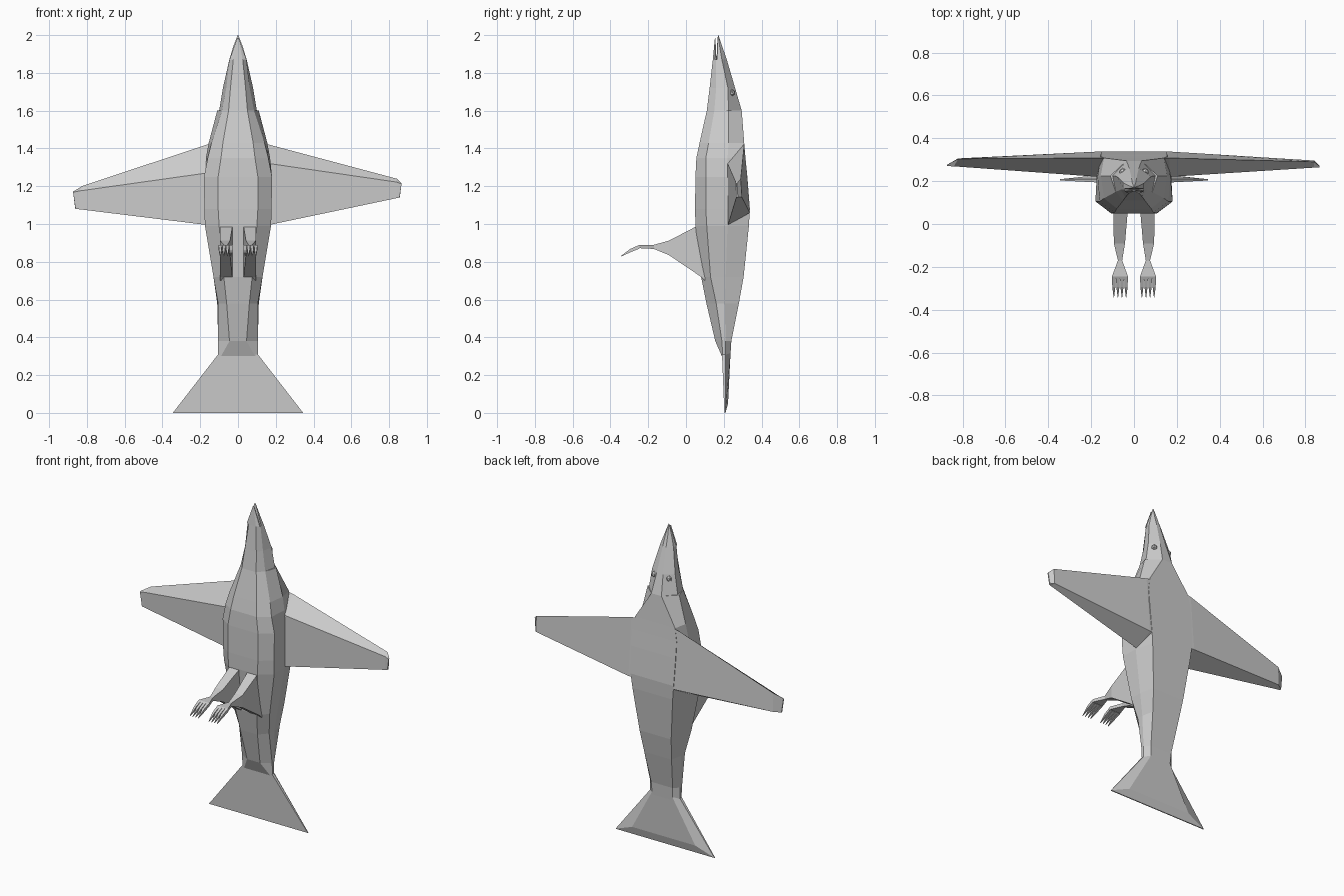
import bpy, bmesh, math
from mathutils import Vector

grey = bpy.data.materials.new("plain grey")
grey.diffuse_color = (0.6, 0.6, 0.6, 1)


def finish(name, bm):
    bmesh.ops.remove_doubles(bm, verts=bm.verts, dist=0.0005)
    bmesh.ops.recalc_face_normals(bm, faces=bm.faces)
    mesh = bpy.data.meshes.new(name)
    bm.to_mesh(mesh)
    bm.free()
    mesh.materials.append(grey)
    ob = bpy.data.objects.new(name, mesh)
    bpy.context.collection.objects.link(ob)
    return ob


def loft(name, rings):
    """Skin a closed low-poly solid through rings of equal point count."""
    bm = bmesh.new()
    rows = [[bm.verts.new(p) for p in r] for r in rings]
    n = len(rows[0])
    for a, b in zip(rows, rows[1:]):
        for i in range(n):
            j = (i + 1) % n
            bm.faces.new((a[i], a[j], b[j], b[i]))
    bm.faces.new(rows[0])
    bm.faces.new(rows[-1])
    return finish(name, bm)


def body_ring(z, yf, fw, y1, w1, y2, w2, yb, bw):
    """Symmetric eight-sided section: belly, lower side, upper side, back."""
    half = [(fw, yf), (w1, y1), (w2, y2), (bw, yb)]
    return [(x, y, z) for x, y in half] + [(-x, y, z) for x, y in reversed(half)]


# Body from rump to neck
loft("body", [body_ring(*r) for r in (
    (0.30, 0.190, 0.090, 0.195, 0.105, 0.210, 0.105, 0.235, 0.070),
    (0.38, 0.155, 0.045, 0.190, 0.105, 0.210, 0.105, 0.240, 0.075),
    (0.58, 0.108, 0.060, 0.160, 0.105, 0.205, 0.110, 0.280, 0.095),
    (0.72, 0.080, 0.075, 0.130, 0.130, 0.210, 0.130, 0.305, 0.110),
    (0.99, 0.050, 0.100, 0.110, 0.175, 0.220, 0.172, 0.333, 0.140),
    (1.08, 0.048, 0.105, 0.105, 0.178, 0.220, 0.174, 0.338, 0.150),
    (1.25, 0.050, 0.105, 0.105, 0.180, 0.220, 0.174, 0.325, 0.155),
    (1.35, 0.055, 0.090, 0.105, 0.160, 0.220, 0.170, 0.315, 0.155),
    (1.43, 0.072, 0.080, 0.120, 0.140, 0.225, 0.155, 0.308, 0.140),
    (1.60, 0.110, 0.050, 0.150, 0.085, 0.225, 0.110, 0.295, 0.035))])

# Head tapering into the bill
loft("head", [body_ring(*r) for r in (
    (1.60, 0.110, 0.050, 0.150, 0.085, 0.225, 0.100, 0.295, 0.035),
    (1.72, 0.125, 0.040, 0.160, 0.062, 0.222, 0.080, 0.260, 0.022),
    (1.87, 0.142, 0.025, 0.160, 0.045, 0.190, 0.046, 0.216, 0.012))])
loft("upper_bill", [body_ring(*r) for r in (
    (1.87, 0.162, 0.025, 0.165, 0.046, 0.190, 0.046, 0.216, 0.012),
    (1.94, 0.164, 0.012, 0.166, 0.025, 0.178, 0.023, 0.192, 0.008),
    (2.00, 0.169, 0.001, 0.170, 0.002, 0.171, 0.002, 0.172, 0.001))])
loft("lower_bill", [body_ring(*r) for r in (
    (1.87, 0.142, 0.025, 0.152, 0.045, 0.158, 0.045, 0.161, 0.025),
    (1.985, 0.153, 0.002, 0.154, 0.004, 0.155, 0.004, 0.156, 0.002))])

# Eyes
for s, side in ((1, "right"), (-1, "left")):
    bm = bmesh.new()
    bmesh.ops.create_icosphere(bm, subdivisions=1, radius=0.019)
    bmesh.ops.translate(bm, verts=bm.verts, vec=(s * 0.052, 0.242, 1.695))
    finish(side + "_eye", bm)

# Wings: back leading edge, front crease, front trailing edge, back trailing edge
wings = {
    "right": [
        [(0.10, 0.308, 1.43), (0.10, 0.22, 1.32), (0.10, 0.22, 0.99), (0.10, 0.335, 1.06)],
        [(0.165, 0.308, 1.42), (0.165, 0.22, 1.32), (0.165, 0.222, 0.995), (0.165, 0.338, 1.06)],
        [(0.84, 0.290, 1.24), (0.84, 0.263, 1.222), (0.84, 0.265, 1.137), (0.84, 0.296, 1.142)],
        [(0.866, 0.270, 1.216), (0.866, 0.264, 1.212), (0.855, 0.266, 1.14), (0.857, 0.275, 1.142)]],
    "left": [
        [(-0.10, 0.308, 1.43), (-0.10, 0.22, 1.28), (-0.10, 0.22, 0.99), (-0.10, 0.335, 1.06)],
        [(-0.165, 0.308, 1.42), (-0.165, 0.22, 1.27), (-0.165, 0.222, 0.995), (-0.165, 0.338, 1.06)],
        [(-0.82, 0.304, 1.203), (-0.84, 0.269, 1.175), (-0.84, 0.270, 1.078), (-0.82, 0.306, 1.085)],
        [(-0.873, 0.276, 1.172), (-0.873, 0.27, 1.168), (-0.86, 0.271, 1.08), (-0.862, 0.28, 1.082)]]}
for side, rings in wings.items():
    loft(side + "_wing", rings)

# Tail fan: flat front, raised panel behind with bevelled rim
front = [(-0.345, 0.0), (0.345, 0.0), (0.105, 0.31), (-0.105, 0.31)]
panel = [(-0.22, 0.05), (0.22, 0.05), (0.07, 0.32), (-0.07, 0.32)]
loft("tail_fan", [
    [(x, 0.203 - 0.04 * z, z) for x, z in front],
    [(x, 0.209, z) for x, z in front],
    [(x, 0.220 + 0.05 * z, z) for x, z in panel]])

# Legs, feet and toes
for s, side in ((1, "right"), (-1, "left")):
    def box(y, inner, outer, lo, hi, slant=0.0):
        return [(s * inner, y + slant, lo), (s * outer, y + slant, lo),
                (s * outer, y, hi), (s * inner, y, hi)]
    loft(side + "_leg", [
        box(0.10, 0.030, 0.096, 0.70, 1.01),
        box(0.05, 0.030, 0.096, 0.72, 0.985, 0.03),
        box(-0.09, 0.042, 0.094, 0.835, 0.912),
        box(-0.17, 0.055, 0.075, 0.868, 0.890),
        box(-0.245, 0.028, 0.103, 0.872, 0.890),
        box(-0.255, 0.028, 0.103, 0.870, 0.885)])
    for i in range(4):
        x = 0.037 + i * 0.019
        loft(f"{side}_toe_{i + 1}", [
            box(-0.245, x - 0.009, x + 0.009, 0.870, 0.890),
            box(-0.295, x - 0.007, x + 0.007, 0.850, 0.868),
            box(-0.343, x - 0.001, x + 0.001, 0.828, 0.832)])
